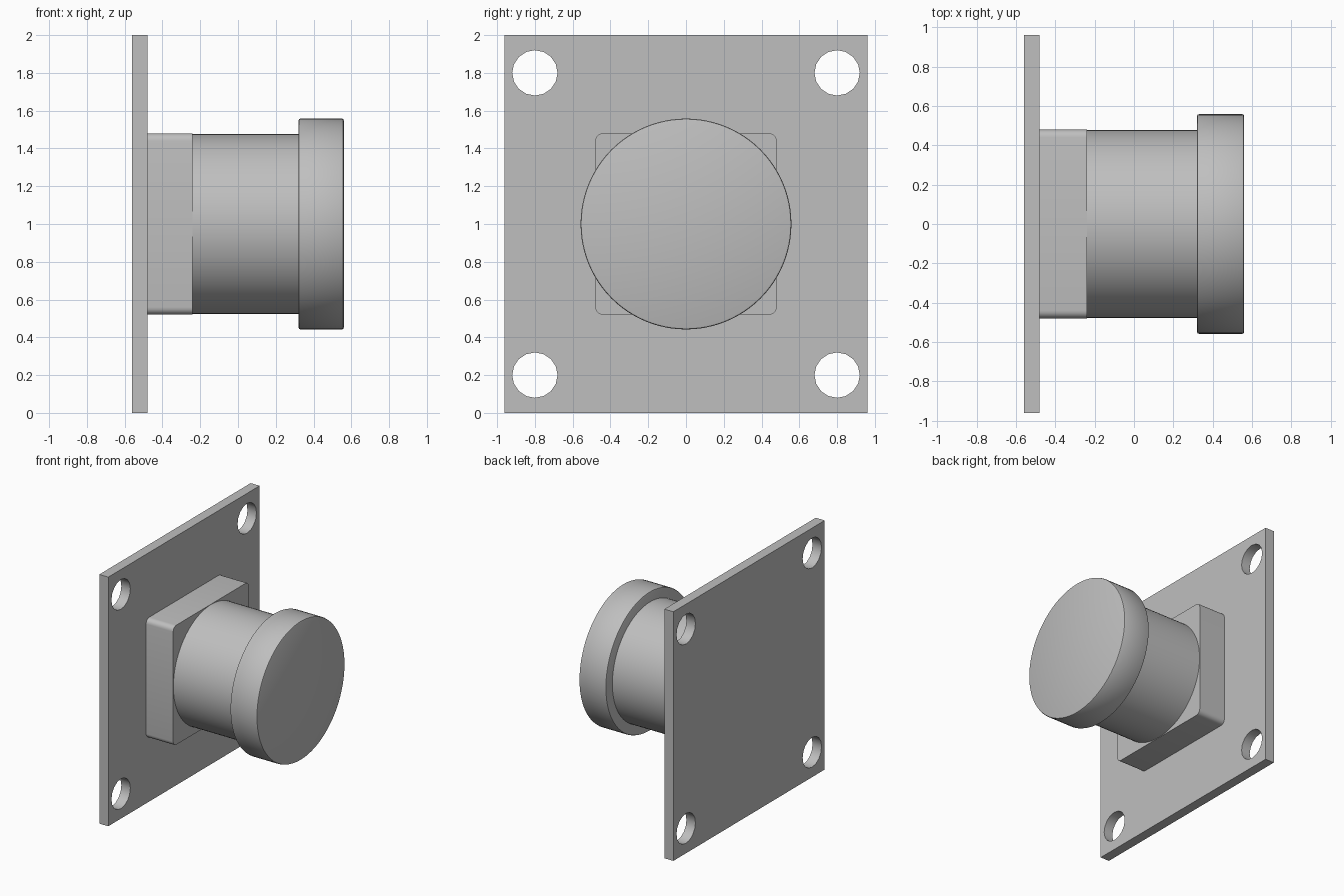
import bpy
import math

cube = bpy.data.objects.get("Cube")
if cube:
    bpy.data.objects.remove(cube, do_unlink=True)

grey = bpy.data.materials.new("plain grey")
grey.use_nodes = True
COLOUR = (0.52, 0.52, 0.52, 1)
grey.diffuse_color = COLOUR
grey.node_tree.nodes["Principled BSDF"].inputs["Base Color"].default_value = COLOUR

CENTRE_Z = 1.0


def finish(obj, name):
    obj.name = name
    obj.data.materials.clear()
    obj.data.materials.append(grey)
    return obj


def box(name, x0, x1, width, height):
    bpy.ops.mesh.primitive_cube_add(size=1, location=((x0 + x1) / 2, 0, CENTRE_Z))
    obj = bpy.context.object
    obj.scale = (x1 - x0, width, height)
    bpy.ops.object.transform_apply(location=False, rotation=False, scale=True)
    return finish(obj, name)


def disc(name, x0, x1, radius, sides=96, y=0, z=CENTRE_Z):
    """Cylinder lying along x."""
    bpy.ops.mesh.primitive_cylinder_add(
        vertices=sides, radius=radius, depth=x1 - x0,
        location=((x0 + x1) / 2, y, z), rotation=(0, math.pi / 2, 0))
    return finish(bpy.context.object, name)


def apply_modifier(obj, mod):
    bpy.context.view_layer.objects.active = obj
    bpy.ops.object.modifier_apply(modifier=mod.name)


def smooth(obj):
    bpy.ops.object.select_all(action='DESELECT')
    obj.select_set(True)
    bpy.context.view_layer.objects.active = obj
    bpy.ops.object.shade_smooth_by_angle(angle=math.radians(35))


# Mounting plate with four bolt holes
plate = box("mounting_plate", -0.56, -0.48, 1.92, 2.0)
for y in (-0.8, 0.8):
    for z in (0.2, 1.8):
        cutter = disc("hole_cutter", -0.7, -0.3, 0.12, 16, y, z)
        cutter.hide_render = True
        mod = plate.modifiers.new("hole", 'BOOLEAN')
        mod.operation = 'DIFFERENCE'
        mod.solver = 'EXACT'
        mod.object = cutter
        apply_modifier(plate, mod)
        bpy.data.objects.remove(cutter, do_unlink=True)
smooth(plate)

# Square base block, rounded only on the four edges running along x
block = box("base_block", -0.48, -0.24, 0.96, 0.96)
weights = block.data.attributes.new("bevel_weight_edge", 'FLOAT', 'EDGE')
for edge in block.data.edges:
    a, b = (block.data.vertices[i].co for i in edge.vertices)
    weights.data[edge.index].value = 1.0 if abs(a.x - b.x) > 0.1 else 0.0
mod = block.modifiers.new("round_corners", 'BEVEL')
mod.limit_method = 'WEIGHT'
mod.width = 0.04
mod.segments = 5
apply_modifier(block, mod)
smooth(block)

# Round neck
smooth(disc("neck", -0.24, 0.32, 0.477))

# Wide end cap with softened rims
cap = disc("end_cap", 0.32, 0.56, 0.558)
mod = cap.modifiers.new("soft_rim", 'BEVEL')
mod.limit_method = 'ANGLE'
mod.angle_limit = math.radians(40)
mod.width = 0.01
mod.segments = 2
apply_modifier(cap, mod)
smooth(cap)
